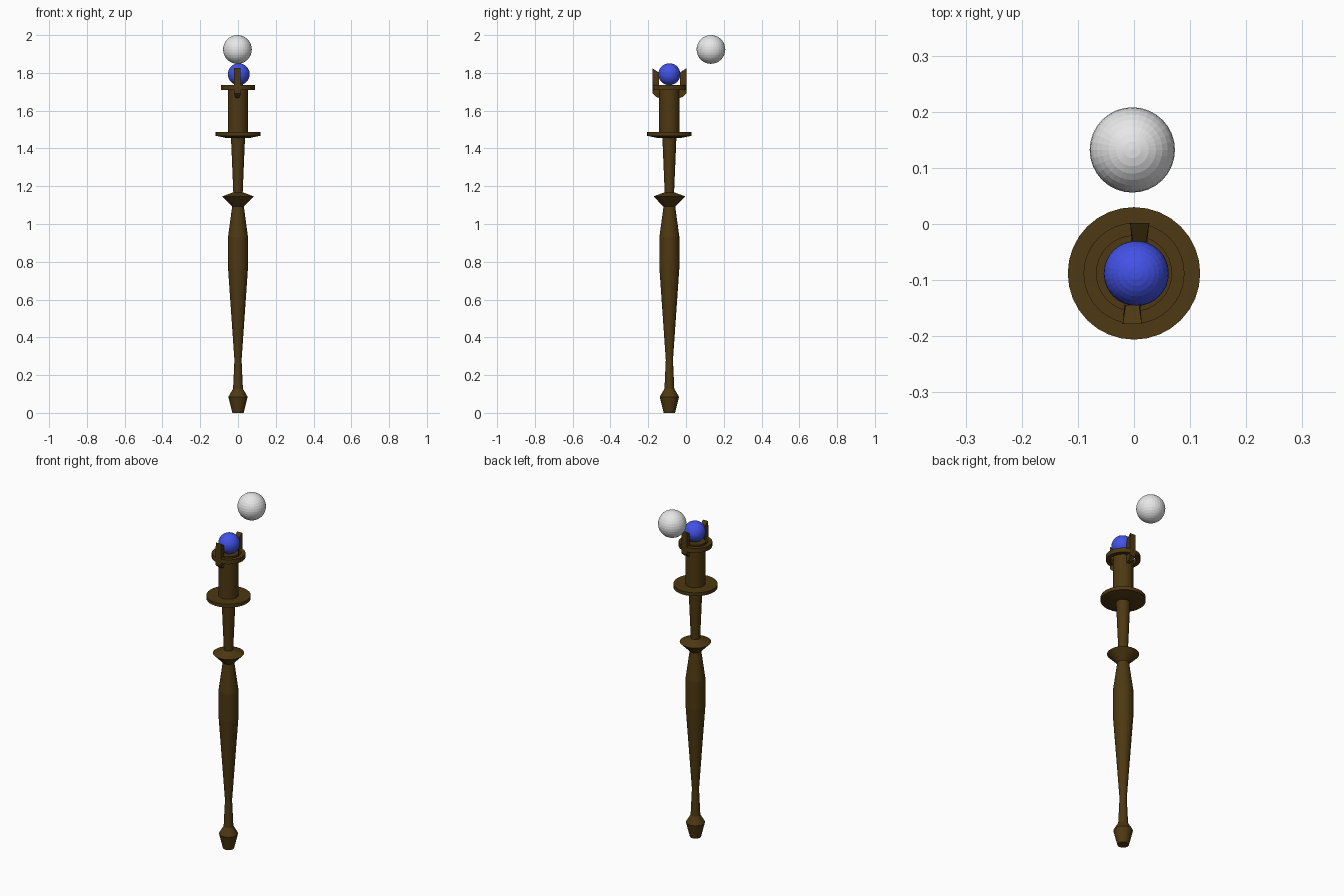
import bpy, bmesh, math
from mathutils import Matrix

if "Cube" in bpy.data.objects:
    bpy.data.objects.remove(bpy.data.objects["Cube"])

AXIS_Y = -0.088   # the staff stands in front of the origin


def material(name, rgb):
    m = bpy.data.materials.new(name)
    m.diffuse_color = (*rgb, 1)
    m.use_nodes = True
    m.node_tree.nodes["Principled BSDF"].inputs["Base Color"].default_value = m.diffuse_color
    return m


WOOD = material("dark_wood", (0.075, 0.040, 0.006))
BLUE = material("blue_crystal", (0.055, 0.085, 0.80))
WHITE = material("pale_grey", (0.8, 0.8, 0.8))


def add_object(name, bm, mat, loc):
    bmesh.ops.recalc_face_normals(bm, faces=bm.faces[:])
    me = bpy.data.meshes.new(name)
    bm.to_mesh(me)
    bm.free()
    me.materials.append(mat)
    ob = bpy.data.objects.new(name, me)
    ob.location = loc
    bpy.context.collection.objects.link(ob)
    return ob


def lathe(name, profile, closed=False, sides=32):
    """Turn a (radius, height) profile about the staff axis."""
    bm = bmesh.new()
    rings = []
    for r, z in profile:
        rings.append([bm.verts.new((r * math.cos(2 * math.pi * i / sides),
                                    r * math.sin(2 * math.pi * i / sides), z))
                      for i in range(sides)])
    pairs = list(zip(rings, rings[1:]))
    if closed:
        pairs.append((rings[-1], rings[0]))
    else:
        bm.faces.new(rings[0])
        bm.faces.new(rings[-1])
    for a, b in pairs:
        for i in range(sides):
            j = (i + 1) % sides
            bm.faces.new((a[i], a[j], b[j], b[i]))
    return add_object(name, bm, WOOD, (0, AXIS_Y, 0))


def ball(name, radius, mat, loc):
    bm = bmesh.new()
    bmesh.ops.create_uvsphere(bm, u_segments=32, v_segments=16, radius=radius)
    return add_object(name, bm, mat, loc)


def prong(name, direction, shift):
    """Upright claw: (distance from axis, height, half width) outline."""
    outline = [(0.050, 1.665, 0.008), (0.072, 1.674, 0.012), (0.090, 1.692, 0.018),
               (0.090, 1.825, 0.017), (0.056, 1.802, 0.012), (0.056, 1.735, 0.014),
               (0.050, 1.735, 0.012)]
    bm = bmesh.new()
    left = [bm.verts.new((shift - w, direction * r, z)) for r, z, w in outline]
    right = [bm.verts.new((shift + w, direction * r, z)) for r, z, w in outline]
    bm.faces.new(left)
    bm.faces.new(right)
    n = len(outline)
    for i in range(n):
        j = (i + 1) % n
        bm.faces.new((left[i], left[j], right[j], right[i]))
    return add_object(name, bm, WOOD, (0, AXIS_Y, 0))


# turned shaft with foot, belly, flared collar, guard disc and neck
lathe("shaft", [
    (0.030, 0.0), (0.051, 0.085), (0.026, 0.128), (0.019, 0.280),
    (0.053, 0.770), (0.053, 0.930), (0.031, 1.092), (0.084, 1.146),
    (0.025, 1.168), (0.037, 1.455), (0.060, 1.455), (0.118, 1.467),
    (0.118, 1.487), (0.054, 1.487), (0.054, 1.737)])

# open ring held off the neck by two claws
lathe("crown_ring", [(0.067, 1.709), (0.090, 1.709), (0.090, 1.735), (0.067, 1.735)],
      closed=True)
prong("front_prong", -1, -0.003)
prong("back_prong", 1, 0.010)

# crystal and floating ball
ball("crystal_orb", 0.058, BLUE, (0.004, AXIS_Y, 1.793))
ball("floating_ball", 0.076, WHITE, (-0.003, 0.132, 1.924))
